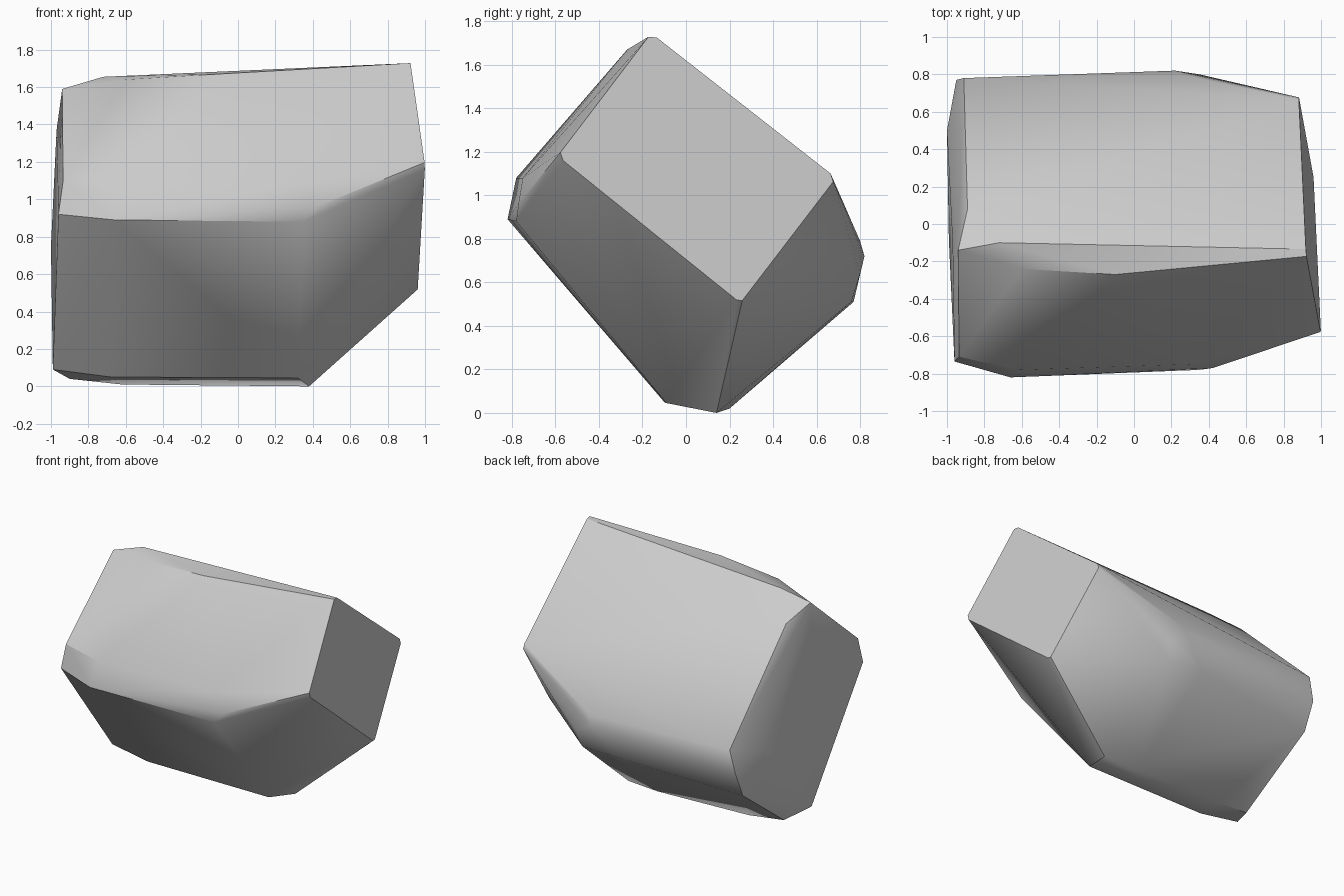
import bpy
import bmesh
import math

old_cube = bpy.data.objects.get("Cube")
if old_cube:
    bpy.data.objects.remove(old_cube, do_unlink=True)


def make_material(name, colour):
    mat = bpy.data.materials.new(name)
    mat.use_nodes = True
    mat.diffuse_color = colour
    mat.node_tree.nodes["Principled BSDF"].inputs["Base Color"].default_value = colour
    return mat


def corner(centre, axis_a, axis_b, size):
    """Chamfer a corner: two points pulled from it along neighbouring edges."""
    return [tuple(c + size * (t - c) for c, t in zip(centre, target))
            for target in (axis_a, axis_b)]


# Cut end: a flat four-sided face, with slightly clipped corners
end_top = (0.92, -0.16, 1.745)
end_front = (1.0, -0.59, 1.18)
end_bottom = (0.96, 0.25, 0.505)
end_back = (0.88, 0.69, 1.08)
cut_end = (corner(end_top, end_front, end_back, 0.03)
           + corner(end_front, end_top, end_bottom, 0.03)
           + corner(end_bottom, end_front, end_back, 0.02)
           + corner(end_back, end_top, end_bottom, 0.03))

# Ridge along the top, running to the weathered end
ridge = [(-0.1, -0.27, 1.67), (-0.6, -0.24, 1.64),
         (-0.72, -0.1, 1.655), (-0.94, -0.14, 1.59)]

# Front lip: a hard lower edge with a soft slope above it
front_lip = [(0.35, -0.78, 0.88), (-0.66, -0.82, 0.89), (-0.96, -0.735, 0.92)]
front_slope = [(0.42, -0.77, 0.96), (0.3, -0.75, 1.08),
               (-0.62, -0.78, 1.08), (-0.935, -0.71, 1.1)]

# Foot: the narrow strip the stone rests on
foot = [(0.32, -0.09, 0.045), (-0.68, -0.1, 0.05), (0.38, 0.14, 0.0),
        (0.1, 0.2, 0.02), (-0.62, 0.14, 0.01), (-0.9, 0.12, 0.04)]

# Back: a rounded shoulder and the undercut beneath it
back_shoulder = [(0.25, 0.8, 0.79), (0.22, 0.82, 0.72), (0.35, 0.8, 0.64)]
back_undercut = [(0.33, 0.76, 0.51), (0.04, 0.77, 0.51), (-0.95, 0.68, 0.45)]

# Weathered end: bulging face with worn edges
worn_end = [(-0.99, -0.08, 0.09), (-0.97, -0.1, 1.37), (-1.0, 0.5, 0.75),
            (-0.995, 0.5, 0.5), (-0.89, 0.08, 1.5), (-0.91, 0.78, 0.82),
            (-0.95, 0.77, 0.65)]

# Wrap all the edges in one solid stone
bm = bmesh.new()
for group in (cut_end, ridge, front_lip, front_slope, foot,
              back_shoulder, back_undercut, worn_end):
    for point in group:
        bm.verts.new(point)
hull = bmesh.ops.convex_hull(bm, input=bm.verts)
unused = [g for g in hull["geom_interior"] if isinstance(g, bmesh.types.BMVert)]
bmesh.ops.delete(bm, geom=unused, context="VERTS")
bmesh.ops.dissolve_limit(bm, angle_limit=math.radians(2),
                         verts=bm.verts, edges=bm.edges)
bmesh.ops.recalc_face_normals(bm, faces=bm.faces)

mesh = bpy.data.meshes.new("stone_block")
bm.to_mesh(mesh)
bm.free()
stone = bpy.data.objects.new("stone_block", mesh)
bpy.context.collection.objects.link(stone)
mesh.materials.append(make_material("stone grey", (0.6, 0.6, 0.6, 1.0)))

# Soft shading over worn corners, crisp main edges
bpy.ops.object.select_all(action="DESELECT")
stone.select_set(True)
bpy.context.view_layer.objects.active = stone
bpy.ops.object.shade_smooth_by_angle(angle=math.radians(30))
